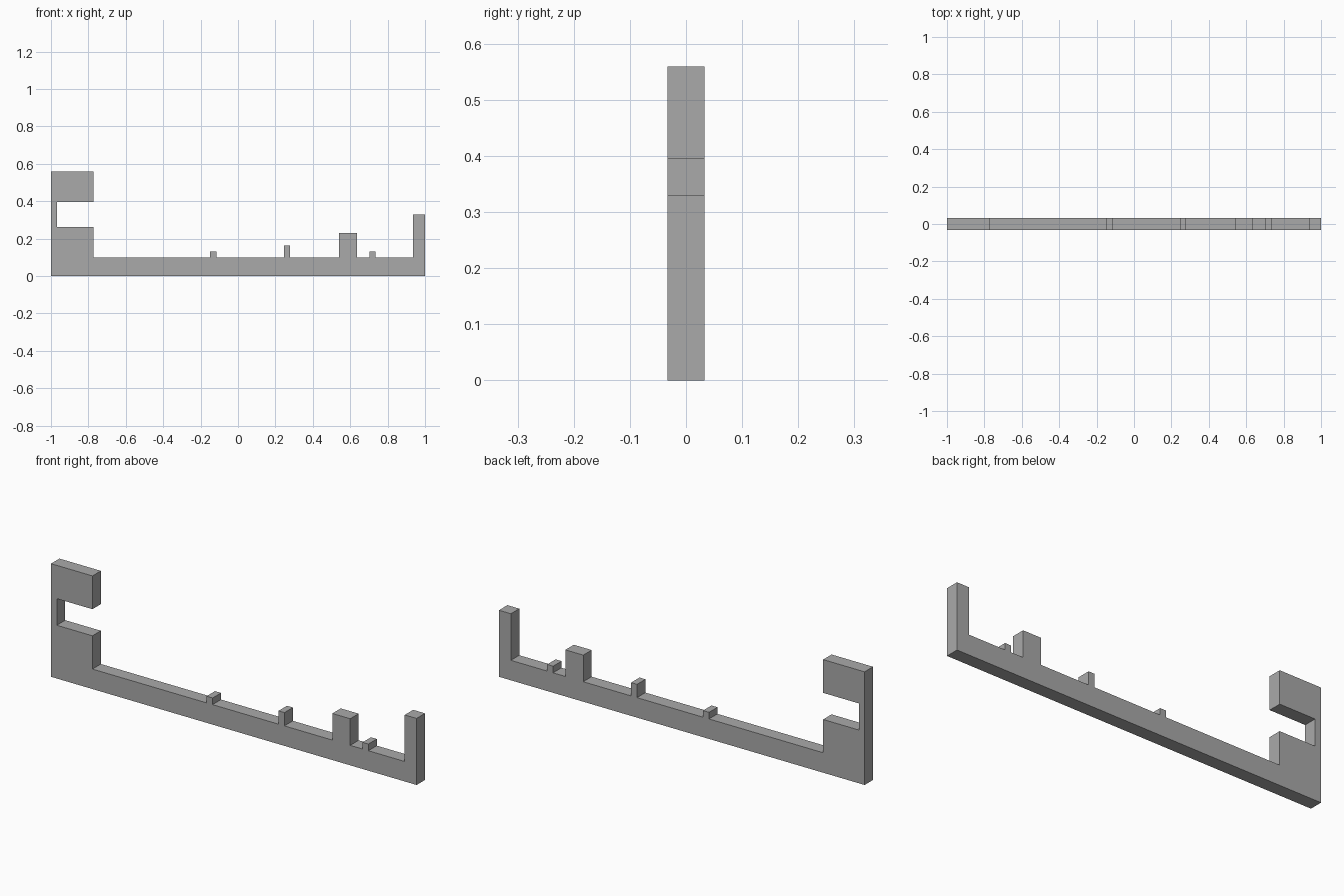
import bpy
import bmesh

cube = bpy.data.objects.get("Cube")
if cube:
    bpy.data.objects.remove(cube, do_unlink=True)

UNIT = 0.0329          # height step shared by every feature
HALF_DEPTH = UNIT      # the plate is two steps thick
BASE = 3 * UNIT        # top of the long bar

grey = bpy.data.materials.new("plain grey")
grey.use_nodes = True
colour = (0.4, 0.4, 0.4, 1)
grey.diffuse_color = colour
grey.node_tree.nodes["Principled BSDF"].inputs["Base Color"].default_value = colour

# Hooked end block: lower jaw, slot and upper jaw
jaw_x, slot_x = -0.773, -0.968
profile = [(1, 0), (-1, 0), (-1, 17 * UNIT), (jaw_x, 17 * UNIT),
           (jaw_x, 12 * UNIT), (slot_x, 12 * UNIT),
           (slot_x, 8 * UNIT), (jaw_x, 8 * UNIT), (jaw_x, BASE)]

# Teeth along the bar: start, end, height in steps
teeth = [(-0.149, -0.116, 4), (0.245, 0.277, 5),
         (0.539, 0.637, 7), (0.704, 0.736, 4)]
for start, end, steps in teeth:
    top = steps * UNIT
    profile += [(start, BASE), (start, top), (end, top), (end, BASE)]

# Upright post at the far end
profile += [(0.935, BASE), (0.935, 10 * UNIT), (1, 10 * UNIT)]

# Extrude the outline into a solid plate
bm = bmesh.new()
face = bm.faces.new([bm.verts.new((x, -HALF_DEPTH, z)) for x, z in profile])
extruded = bmesh.ops.extrude_face_region(bm, geom=[face], use_keep_orig=True)
moved = [v for v in extruded["geom"] if isinstance(v, bmesh.types.BMVert)]
bmesh.ops.translate(bm, verts=moved, vec=(0, 2 * HALF_DEPTH, 0))
bmesh.ops.recalc_face_normals(bm, faces=bm.faces)

mesh = bpy.data.meshes.new("notched_bar")
bm.to_mesh(mesh)
bm.free()
mesh.materials.append(grey)
bar = bpy.data.objects.new("notched_bar", mesh)
bpy.context.collection.objects.link(bar)
